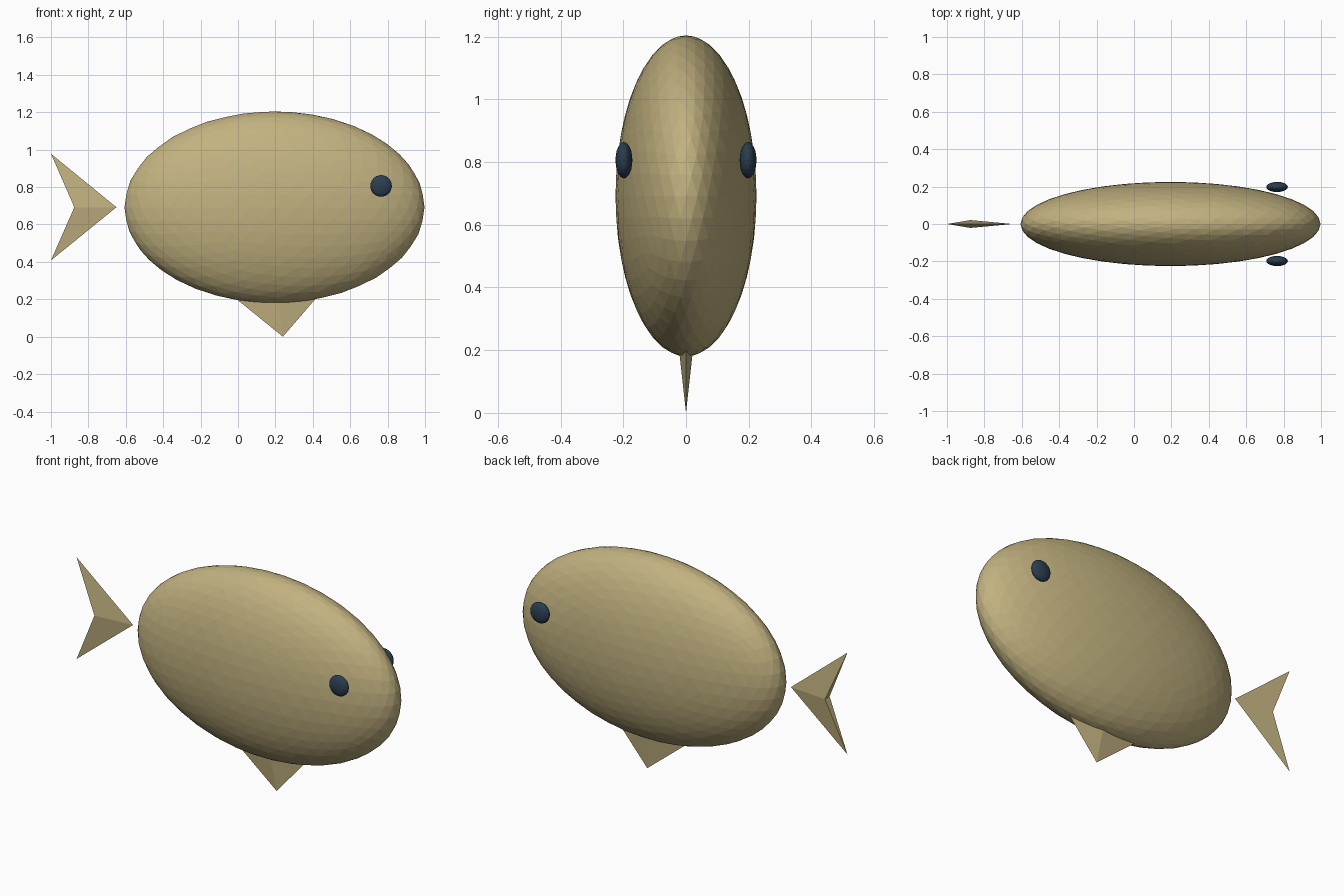
import bpy
from mathutils import Vector

if "Cube" in bpy.data.objects:
    bpy.data.objects.remove(bpy.data.objects["Cube"], do_unlink=True)


def make_material(name, rgb):
    mat = bpy.data.materials.new(name)
    mat.use_nodes = True
    mat.diffuse_color = (*rgb, 1)
    mat.node_tree.nodes["Principled BSDF"].inputs["Base Color"].default_value = (*rgb, 1)
    return mat


sand = make_material("sand", (0.54, 0.445, 0.216))
slate = make_material("dark_slate", (0.025, 0.048, 0.08))


def ellipsoid(name, centre, radii, detail, mat):
    """Faceted ball stretched along the three axes."""
    bpy.ops.mesh.primitive_ico_sphere_add(subdivisions=detail, radius=1, location=centre)
    obj = bpy.context.object
    obj.name = name
    obj.scale = radii
    bpy.ops.object.transform_apply(location=False, rotation=False, scale=True)
    obj.data.materials.append(mat)
    return obj


def arrow_fin(name, nose, wing_a, wing_b, notch, half_width, mat):
    """Swept fin in the xz plane, thickest at the notch and sharp at the rim."""
    outline = [Vector((p[0], 0, p[1])) for p in (nose, wing_a, wing_b)]
    sides = [Vector((notch[0], s * half_width, notch[1])) for s in (-1, 1)]
    # Nose, two wing tips, front ridge point, back ridge point
    faces = [(0, 3, 1), (0, 2, 3), (0, 1, 4), (0, 4, 2), (1, 3, 4), (2, 4, 3)]
    mesh = bpy.data.meshes.new(name)
    mesh.from_pydata(outline + sides, [], faces)
    mesh.materials.append(mat)
    obj = bpy.data.objects.new(name, mesh)
    bpy.context.collection.objects.link(obj)
    return obj


# Body
ellipsoid("body", (0.195, 0, 0.692), (0.802, 0.225, 0.512), 4, sand)

# Eyes
for side, y in (("right", -0.198), ("left", 0.198)):
    ellipsoid(side + "_eye", (0.765, y, 0.806), (0.058, 0.027, 0.058), 3, slate)

# Tail and belly fins
arrow_fin("tail_fin", (-0.65, 0.692), (-1, 0.408), (-1, 0.978), (-0.875, 0.692), 0.021, sand)
arrow_fin("belly_fin", (0.24, 0), (0.46, 0.255), (-0.075, 0.255), (0.215, 0.19), 0.021, sand)
